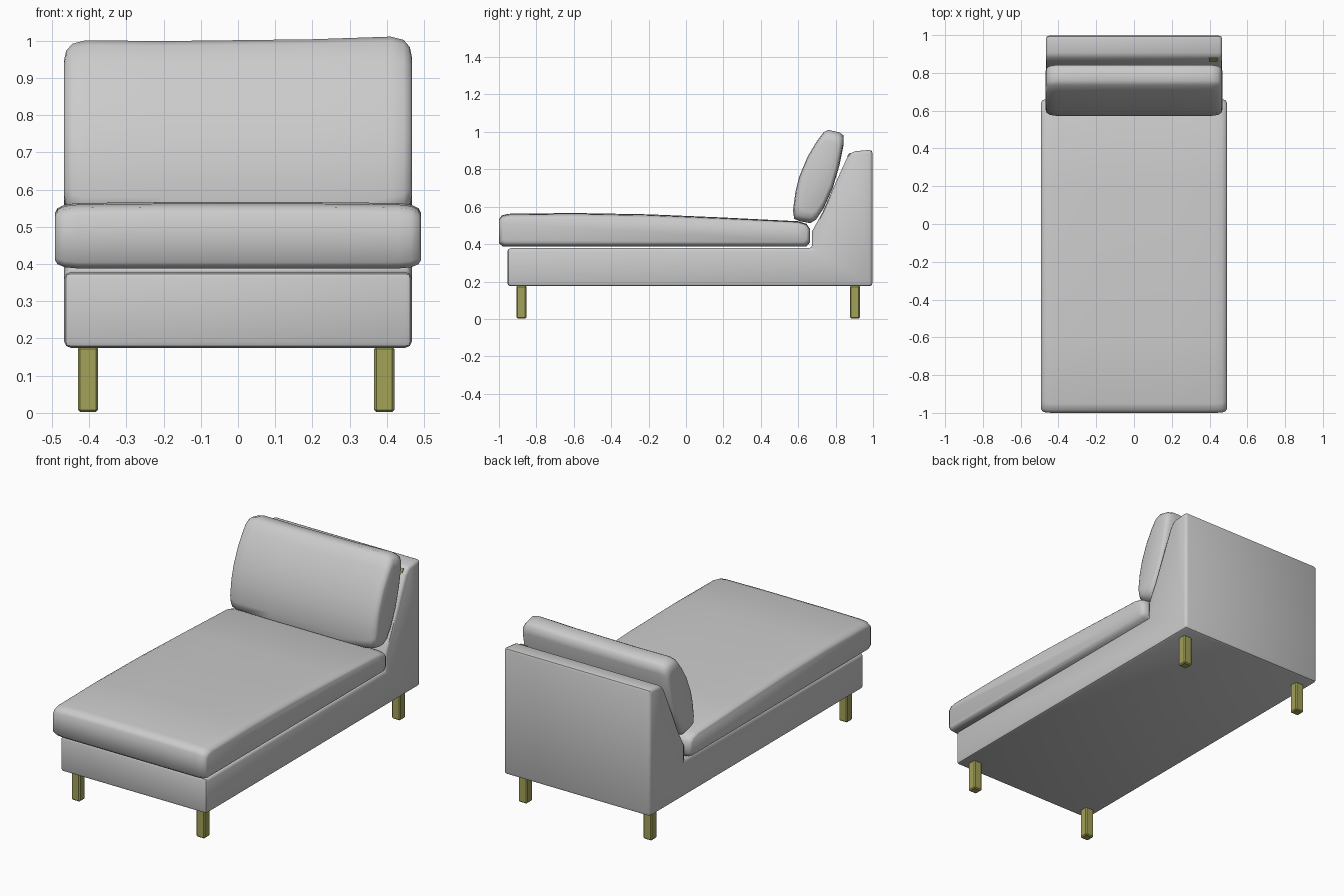
import bpy, bmesh, math

cube = bpy.data.objects.get("Cube")
if cube:
    bpy.data.objects.remove(cube, do_unlink=True)


def material(name, rgb):
    m = bpy.data.materials.new(name)
    m.use_nodes = True
    m.diffuse_color = (*rgb, 1)
    m.node_tree.nodes["Principled BSDF"].inputs["Base Color"].default_value = (*rgb, 1)
    return m


fabric = material("light grey fabric", (0.6, 0.6, 0.6))
wood = material("olive wood", (0.36, 0.36, 0.1))


def finish(name, bm, mat, angle, bevel=0, segments=2):
    bmesh.ops.recalc_face_normals(bm, faces=bm.faces)
    mesh = bpy.data.meshes.new(name)
    bm.to_mesh(mesh)
    bm.free()
    mesh.materials.append(mat)
    ob = bpy.data.objects.new(name, mesh)
    bpy.context.collection.objects.link(ob)
    bpy.ops.object.select_all(action='DESELECT')
    ob.select_set(True)
    bpy.context.view_layer.objects.active = ob
    if bevel:
        mod = ob.modifiers.new("soft edges", 'BEVEL')
        mod.width, mod.segments = bevel, segments
        mod.limit_method, mod.angle_limit = 'ANGLE', math.radians(40)
        bpy.ops.object.modifier_apply(modifier=mod.name)
    bpy.ops.object.shade_smooth_by_angle(angle=math.radians(angle))
    return ob


def loft(profile, stations, centre=(0, 0), shape=None):
    """Side profile (y, z) carried across x, scaled about its centre at each station."""
    bm = bmesh.new()
    rings = []
    for x, sy, sz in stations:
        ring = []
        for y, z in profile:
            p = (x, centre[0] + (y - centre[0]) * sy, centre[1] + (z - centre[1]) * sz)
            ring.append(bm.verts.new(shape(*p) if shape else p))
        rings.append(ring)
    n = len(profile)
    for a, b in zip(rings, rings[1:]):
        for i in range(n):
            j = (i + 1) % n
            bm.faces.new((a[i], a[j], b[j], b[i]))
    bm.faces.new(rings[0])
    bm.faces.new(rings[-1])
    return bm


def mirrored(half):
    return [(-x, a, b) for x, a, b in half] + [(x, a, b) for x, a, b in reversed(half)]


def box(name, size, loc, mat, bevel):
    bm = bmesh.new()
    bmesh.ops.create_cube(bm, size=1)
    for v in bm.verts:
        v.co = [c * s + o for c, s, o in zip(v.co, size, loc)]
    return finish(name, bm, mat, 30, bevel, 1)


# Upholstered base and sloping backrest in one piece
base = [(-0.955, 0.175), (0.997, 0.175), (0.997, 0.905), (0.89, 0.895), (0.86, 0.86),
        (0.81, 0.75), (0.73, 0.57), (0.675, 0.47), (0.675, 0.378), (-0.955, 0.378)]
finish("base_and_backrest", loft(base, mirrored([(0.467, 1, 1)])), fabric, 45, 0.017)

# Seat cushion, thickest near the front
seat = [(-0.98, 0.388), (-1, 0.405), (-1, 0.53), (-0.985, 0.55), (-0.95, 0.559),
        (-0.6, 0.563), (-0.2, 0.556), (0.2, 0.539), (0.6, 0.519), (0.645, 0.505),
        (0.663, 0.48), (0.663, 0.41), (0.645, 0.388)]


def seat_crown(x, y, z):
    return x, y, z + (0.004 * math.cos(x * 3.2) if z > 0.5 else 0)


finish("seat_cushion",
       loft(seat, mirrored([(0.492, 0.975, 0.72), (0.485, 0.99, 0.86), (0.465, 0.998, 0.96),
                            (0.43, 1, 1), (0.2, 1, 1)]), (-0.168, 0.47), seat_crown),
       fabric, 60)

# Leaning back cushion
pillow = [(0.578, 0.535), (0.572, 0.58), (0.585, 0.68), (0.605, 0.76), (0.65, 0.865),
          (0.7, 0.945), (0.735, 0.99), (0.76, 1.003), (0.82, 0.99), (0.842, 0.975),
          (0.842, 0.93), (0.82, 0.82), (0.785, 0.7), (0.735, 0.59), (0.695, 0.53),
          (0.665, 0.512), (0.61, 0.522)]


def pillow_wave(x, y, z):
    top = max(0, (z - 0.8) / 0.2)
    return x, y, z + top * (0.012 * x + 0.035 * x * x - 0.003)


finish("back_cushion",
       loft(pillow, mirrored([(0.468, 0.76, 0.76), (0.462, 0.88, 0.88), (0.445, 0.96, 0.96),
                              (0.41, 1, 1), (0.2, 1, 1)]), (0.71, 0.757), pillow_wave),
       fabric, 60)

# Square legs with chamfered corners
for side, x in (("left", 0.393), ("right", -0.403)):
    for end, y in (("front", -0.88), ("back", 0.903)):
        box(f"{end}_{side}_leg", (0.054, 0.052, 0.176), (x, y, 0.09), wood, 0.006)

# Small tab on the backrest slope
tab = box("backrest_tab", (0.045, 0.025, 0.008), (0, 0, 0), wood, 0)
tab.location = (0.42, 0.872, 0.877)
tab.rotation_euler.x = math.radians(50)
